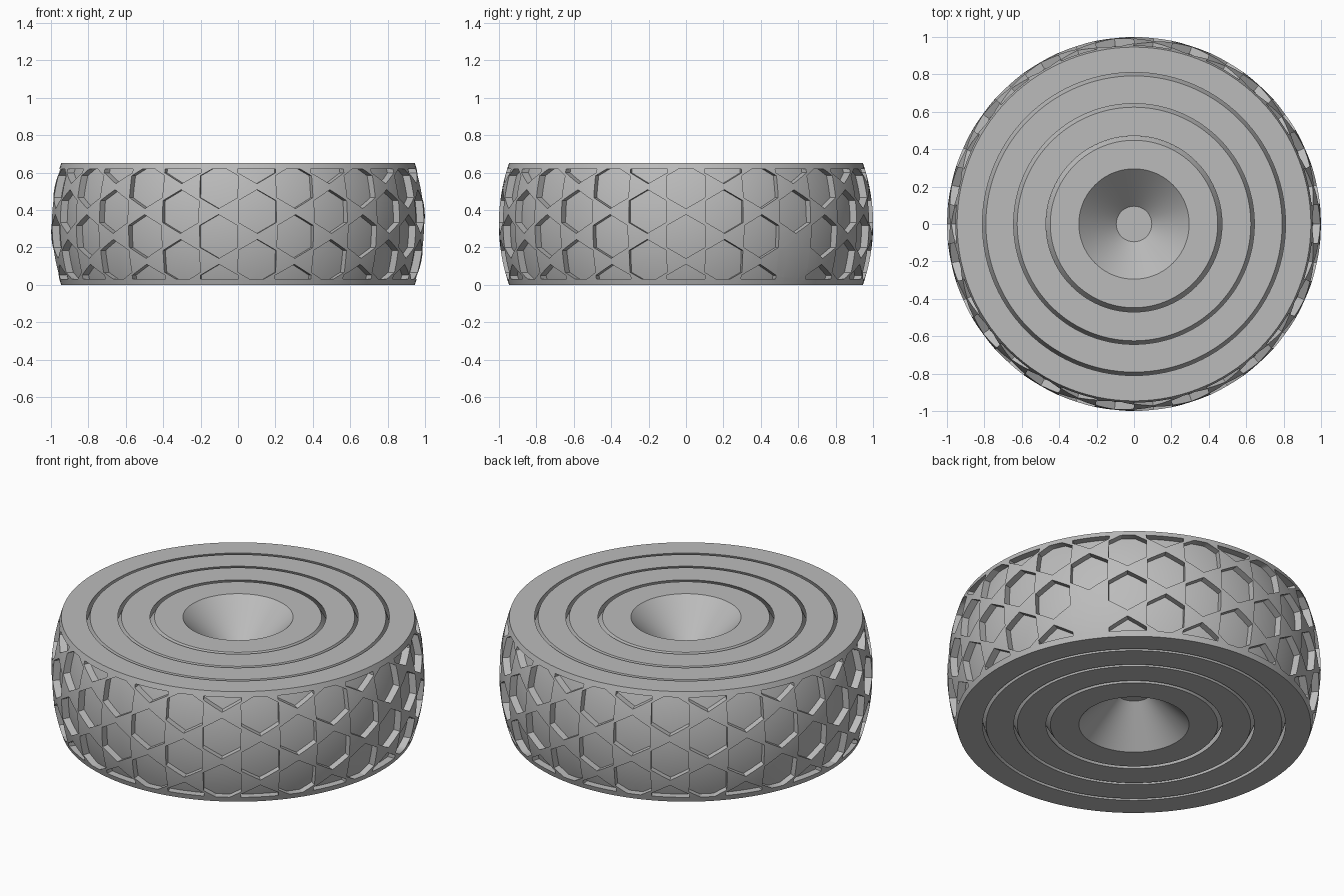
import bpy, bmesh, math
from mathutils import Matrix, Vector

HALF = 0.325        # half of the height
STEPS = 120
COLUMNS = 30        # honeycomb columns around the tread
PITCH = 0.266       # vertical honeycomb spacing
FLOOR = 0.96        # radius of the pocket floors

old = bpy.data.objects.get("Cube")
if old:
    bpy.data.objects.remove(old, do_unlink=True)

grey = bpy.data.materials.new("plain_grey")
grey.use_nodes = True
colour = (0.5, 0.5, 0.5, 1)
grey.diffuse_color = colour
grey.node_tree.nodes["Principled BSDF"].inputs["Base Color"].default_value = colour


def make_object(name, bm):
    bmesh.ops.recalc_face_normals(bm, faces=bm.faces)
    mesh = bpy.data.meshes.new(name)
    bm.to_mesh(mesh)
    bm.free()
    mesh.materials.append(grey)
    obj = bpy.data.objects.new(name, mesh)
    bpy.context.collection.objects.link(obj)
    return obj


def lathe(name, profile, closed):
    """Spin a profile of (radius, height) points about the z axis."""
    bm = bmesh.new()
    verts = [bm.verts.new((r, 0, z + HALF)) for r, z in profile]
    pairs = list(zip(verts, verts[1:]))
    if closed:
        pairs.append((verts[-1], verts[0]))
    edges = [bm.edges.new(p) for p in pairs]
    bmesh.ops.spin(bm, geom=verts + edges, cent=(0, 0, 0), axis=(0, 0, 1),
                   angle=math.tau, steps=STEPS, use_duplicate=False)
    bmesh.ops.remove_doubles(bm, verts=bm.verts, dist=1e-5)
    return make_object(name, bm)


def arc(radius, half=HALF, count=16):
    """Slice of a sphere outline, from bottom to top."""
    heights = [half * (2 * i / count - 1) for i in range(count + 1)]
    return [(math.sqrt(radius * radius - z * z), z) for z in heights]


def ring(name, outer, inner):
    return lathe(name, arc(outer) + arc(inner)[::-1], True)


def subtract(obj, cutter):
    mod = obj.modifiers.new("cut", "BOOLEAN")
    mod.operation = "DIFFERENCE"
    mod.solver = "EXACT"
    mod.object = cutter
    bpy.context.view_layer.objects.active = obj
    bpy.ops.object.modifier_apply(modifier=mod.name)
    bpy.data.objects.remove(cutter, do_unlink=True)


# Core with a conical recess in both ends, then the nested loose rings
recess = [(0.295, HALF), (0.095, HALF - 0.2), (0, HALF - 0.2)]
core = lathe("core", [(r, -z) for r, z in recess[::-1]] + arc(0.553) + recess, False)
inner_ring = ring("inner_ring", 0.704, 0.572)
middle_ring = ring("middle_ring", 0.856, 0.721)
outer_ring = ring("tread_ring", 1.0, 0.873)

# Honeycomb cutters, trimmed to leave a plain rim at each end
bm = bmesh.new()
for col in range(COLUMNS):
    sign = 1 if col % 2 == 0 else -1
    turn = Matrix.Rotation(math.tau * col / COLUMNS, 4, "Z")
    for row in (0.75, -0.25, -1.25):
        place = Matrix.Translation((1.0, 0, HALF + sign * row * PITCH))
        tilt = Matrix.Rotation(math.pi / 2, 4, "Y") @ Matrix.Rotation(math.pi / 2, 4, "Z")
        bmesh.ops.create_cone(bm, cap_ends=True, segments=6, radius1=0.117,
                              radius2=0.117, depth=0.2, matrix=turn @ place @ tilt)
for side in (1, -1):
    cut = bmesh.ops.bisect_plane(bm, geom=bm.verts[:] + bm.edges[:] + bm.faces[:],
                                 plane_co=(0, 0, HALF + side * 0.295),
                                 plane_no=(0, 0, side), clear_outer=True)
    edges = [e for e in cut["geom_cut"] if isinstance(e, bmesh.types.BMEdge)]
    bmesh.ops.holes_fill(bm, edges=edges, sides=0)
cutter = make_object("honeycomb_cutter", bm)

# Round the pocket floors, then carve the tread
ball = lathe("floor_cutter", [(0, -0.5)] + arc(FLOOR, 0.5, 24) + [(0, 0.5)], False)
subtract(cutter, ball)
subtract(outer_ring, cutter)

bpy.ops.object.select_all(action="DESELECT")
for obj in (core, inner_ring, middle_ring, outer_ring):
    obj.select_set(True)
bpy.context.view_layer.objects.active = outer_ring
bpy.ops.object.shade_smooth_by_angle(angle=math.radians(30))
